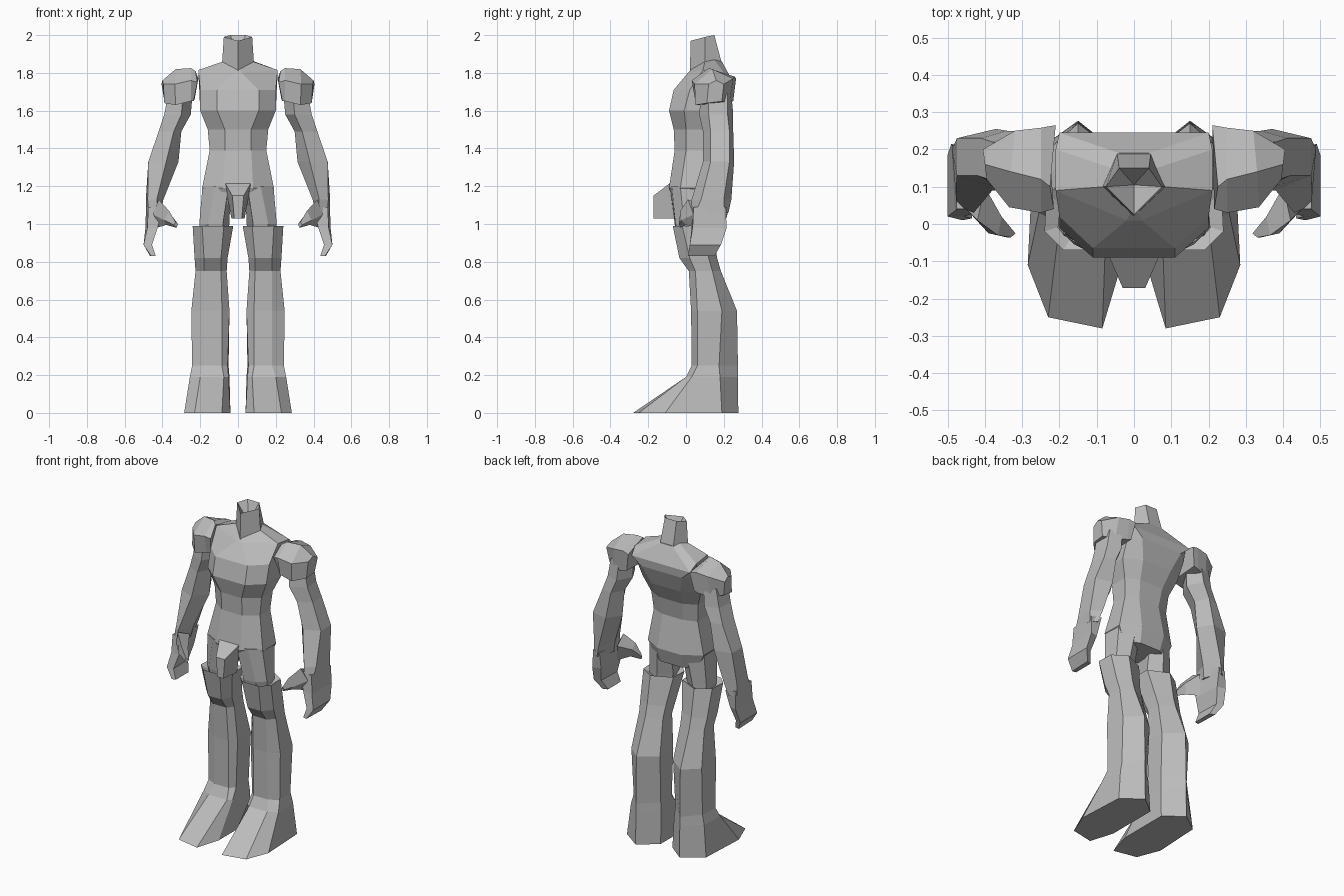
import bpy, bmesh
from mathutils import Vector

grey = bpy.data.materials.new("plain grey")
grey.diffuse_color = (0.5, 0.5, 0.5, 1)


def loft(name, rings, mirror=False, dip=0.0, cap_start=True):
    """Skin a list of equal-length rings; dip sinks the last cap into a hollow."""
    bm = bmesh.new()
    loops = [[bm.verts.new(p) for p in r] for r in rings]
    n = len(loops[0])
    for a, b in zip(loops, loops[1:]):
        for i in range(n):
            j = (i + 1) % n
            bm.faces.new((a[i], a[j], b[j], b[i]))
    if cap_start:
        bm.faces.new(loops[0][::-1])
    last = loops[-1]
    if dip:
        mid = sum((v.co for v in last), Vector()) / n - Vector((0, 0, dip))
        c = bm.verts.new(mid)
        for i in range(n):
            bm.faces.new((last[i], last[(i + 1) % n], c))
    else:
        bm.faces.new(last)
    bmesh.ops.recalc_face_normals(bm, faces=bm.faces)
    me = bpy.data.meshes.new(name)
    bm.to_mesh(me)
    bm.free()
    me.materials.append(grey)
    ob = bpy.data.objects.new(name, me)
    bpy.context.collection.objects.link(ob)
    if mirror:
        ob.modifiers.new("other side", 'MIRROR')
        ob.modifiers[0].use_mirror_merge = False
    return ob


def level(z, *xy):
    return [(x, y, z) for x, y in xy]


def whole(half):
    """Complete a symmetric ring from its right half."""
    return half + [(-x, y, z) for x, y, z in reversed(half)]


# torso: buttocks, waist, chest, shoulders, neck base
loft("torso", [whole(h) for h in (
    level(1.10, (.03, -.05), (.12, -.03), (.15, .09), (.07, .14)),
    level(1.19, (.08, -.09), (.19, -.03), (.19, .10), (.08, .165)),
    level(1.39, (.07, -.06), (.15, 0), (.15, .10), (.07, .13)),
    level(1.50, (.07, -.065), (.16, 0), (.16, .11), (.08, .15)),
    level(1.60, (.11, -.09), (.20, -.01), (.20, .14), (.10, .20)),
    level(1.71, (.11, -.065), (.20, .02), (.205, .19), (.14, .24)),
    [(.02, .01, 1.80), (.21, .09, 1.815), (.21, .20, 1.80), (.20, .245, 1.76)],
    [(.01, .03, 1.82), (.08, .10, 1.86), (.06, .15, 1.87), (.04, .19, 1.86)],
)])

# five-sided neck with a hollow top
loft("neck", [
    [(0, .02, 1.80), (.085, .10, 1.84), (.045, .19, 1.85), (-.045, .19, 1.85), (-.085, .10, 1.84)],
    [(0, .025, 1.97), (.075, .10, 1.99), (.04, .15, 2.0), (-.04, .15, 2.0), (-.075, .10, 1.99)],
], dip=.10)

# wedge-shaped groin guard
loft("groin_guard", [
    [(-.07, -.08, 1.22), (.07, -.08, 1.22), (.035, -.06, 1.03), (-.035, -.06, 1.03)],
    [(-.03, -.172, 1.15), (.03, -.172, 1.15), (.02, -.172, 1.03), (-.02, -.172, 1.03)],
])

# thighs running into the boots
loft("thigh", [
    level(1.20, (.05, -.085), (.12, -.075), (.188, -.03), (.185, .09), (.10, .14), (.04, .10)),
    level(1.00, (.08, -.06), (.16, -.055), (.205, -.01), (.195, .08), (.12, .11), (.045, .06)),
    level(.88, (.09, -.03), (.16, -.03), (.19, .01), (.18, .08), (.13, .10), (.08, .06)),
], mirror=True)

# boots: front pair, outer pair, rear ridge, inner pair
loft("boot", [
    level(0, (.085, -.28), (.23, -.25), (.285, -.11), (.27, .19), (.15, .277), (.04, .19), (.04, -.13)),
    level(.19, (.075, 0), (.20, 0), (.255, .03), (.25, .18), (.15, .275), (.045, .18), (.05, .02)),
    level(.25, (.085, .03), (.18, .03), (.243, .06), (.235, .175), (.15, .275), (.05, .175), (.055, .06)),
    level(.54, (.085, .027), (.18, .027), (.247, .06), (.24, .19), (.15, .27), (.045, .19), (.045, .06)),
    level(.75, (.09, .015), (.18, .015), (.225, .05), (.222, .14), (.15, .185), (.06, .14), (.06, .05)),
    level(.82, (.09, -.035), (.18, -.035), (.23, .02), (.228, .12), (.15, .165), (.055, .12), (.055, .02)),
    level(.99, (.075, -.07), (.19, -.07), (.24, -.02), (.235, .08), (.15, .135), (.03, .08), (.025, -.02)),
], mirror=True, dip=.06)

# faceted shoulder pads, lofted outwards
loft("shoulder_pad", [
    [(.215, .04, 1.75), (.225, .10, 1.81), (.21, .265, 1.77), (.23, .25, 1.66), (.235, .07, 1.65)],
    [(.25, .03, 1.76), (.25, .12, 1.825), (.25, .258, 1.78), (.26, .25, 1.65), (.25, .05, 1.65)],
    [(.335, .045, 1.74), (.33, .14, 1.82), (.32, .25, 1.77), (.33, .23, 1.64), (.33, .05, 1.63)],
    [(.395, .12, 1.74), (.40, .16, 1.76), (.405, .20, 1.74), (.39, .19, 1.65), (.39, .11, 1.64)],
], mirror=True)

# arms: front, outer, rear, inner corners from shoulder to wrist
loft("arm", [
    level(1.69, (.29, .08), (.37, .12), (.36, .22), (.29, .24), (.24, .17)),
    level(1.58, (.30, .07), (.39, .12), (.38, .22), (.30, .25), (.25, .16)),
    level(1.49, (.34, .09), (.42, .13), (.41, .23), (.34, .25), (.30, .17)),
    level(1.33, (.38, .09), (.475, .13), (.475, .23), (.37, .255), (.315, .17)),
    level(1.13, (.43, .03), (.478, .08), (.488, .20), (.43, .24), (.395, .13)),
    level(1.06, (.425, .03), (.475, .05), (.488, .20), (.45, .225), (.41, .12)),
], mirror=True)

# flat curled hands
loft("hand", [
    level(1.09, (.40, .04), (.475, .04), (.487, .21), (.43, .23)),
    level(.98, (.425, .03), (.48, .035), (.49, .215), (.44, .20)),
    level(.89, (.455, .02), (.50, .02), (.50, .185), (.46, .17)),
    level(.83, (.435, .015), (.46, .01), (.465, .15), (.435, .14)),
], mirror=True)

# thumbs pointing in and forward
loft("thumb", [
    [(.42, .01, 1.13), (.45, .04, 1.05), (.43, .06, .98), (.40, .10, 1.09)],
    [(.365, -.03, 1.07), (.39, -.025, 1.02), (.38, .0, .995), (.355, .02, 1.05)],
    [(.33, -.036, 1.01), (.34, -.036, .995), (.325, -.03, .98), (.318, -.025, 1.0)],
], mirror=True)
